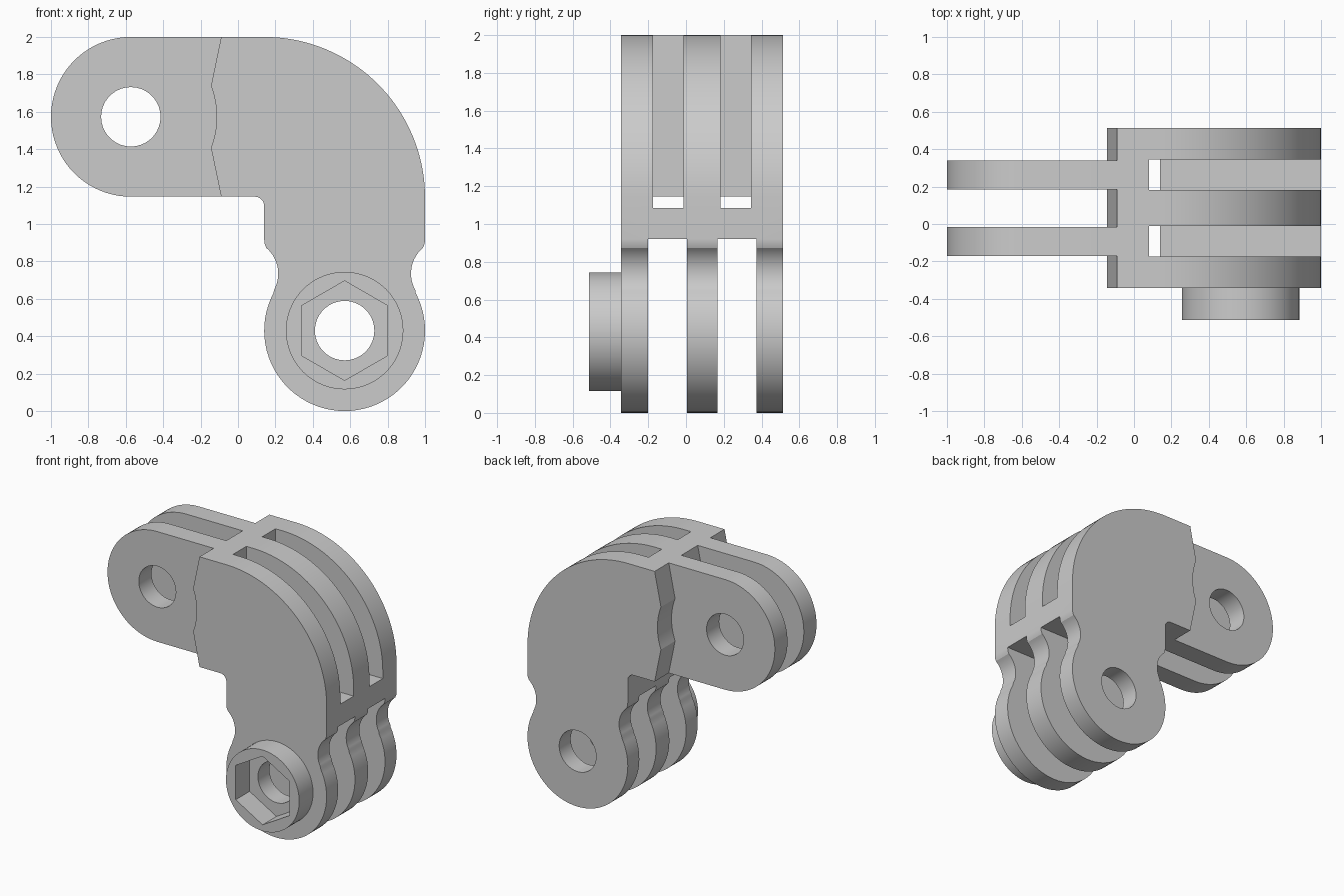
import bpy, bmesh
from math import sin, cos, radians

if "Cube" in bpy.data.objects:
    bpy.data.objects.remove(bpy.data.objects["Cube"])

plastic = bpy.data.materials.new("grey plastic")
plastic.use_nodes = True
GREY = (0.6, 0.6, 0.6, 1)
plastic.diffuse_color = GREY
plastic.node_tree.nodes["Principled BSDF"].inputs["Base Color"].default_value = GREY

MID = 0.085                      # middle plane of the body
HALF = 0.428                     # half the body depth
ARM = (-0.573, 1.573)            # arm pivot
BOLT = (0.57, 0.43)              # fork pivot


def arc(centre, r, a0, a1, n=24):
    angles = [radians(a0 + (a1 - a0) * i / n) for i in range(n + 1)]
    return [(centre[0] + r * cos(a), centre[1] + r * sin(a)) for a in angles]


def box(x0, x1, z0, z1):
    return [(x0, z0), (x1, z0), (x1, z1), (x0, z1)]


def prism(name, outline, y0, y1):
    """Extrude an x-z outline along y."""
    bm = bmesh.new()
    face = bm.faces.new([bm.verts.new((x, y0, z)) for x, z in outline])
    ext = bmesh.ops.extrude_face_region(bm, geom=[face])
    new = [v for v in ext["geom"] if isinstance(v, bmesh.types.BMVert)]
    bmesh.ops.translate(bm, verts=new, vec=(0, y1 - y0, 0))
    bmesh.ops.recalc_face_normals(bm, faces=bm.faces)
    mesh = bpy.data.meshes.new(name)
    bm.to_mesh(mesh)
    bm.free()
    mesh.materials.append(plastic)
    ob = bpy.data.objects.new(name, mesh)
    bpy.context.collection.objects.link(ob)
    return ob


def select(ob):
    bpy.ops.object.select_all(action="DESELECT")
    ob.select_set(True)
    bpy.context.view_layer.objects.active = ob


def cut(ob, outline, y0, y1):
    cutter = prism("cutter", outline, y0, y1)
    mod = ob.modifiers.new("cut", "BOOLEAN")
    mod.operation, mod.solver, mod.object = "DIFFERENCE", "EXACT", cutter
    select(ob)
    bpy.ops.object.modifier_apply(modifier=mod.name)
    bpy.data.objects.remove(cutter)


# Elbow body: arm end, quarter bend, waisted neck and round fork end
neck = arc((1.105, 0.735), 0.18, 130, 209, 14)
right = [(1, 0.92), (0.998, 0.895)] + neck
left = [(2 * BOLT[0] - x, z) for x, z in reversed(right)]
outline = (arc(ARM, 0.427, 270, 90, 40)
           + arc((0.14, 1.14), 0.86, 90, 0, 36)
           + right
           + arc(BOLT, 0.43, 28, -208, 50)
           + left
           + arc((0.09, 1.096), 0.05, 0, 90, 8))
body = prism("elbow_body", outline, MID - HALF, MID + HALF)

# Clear the spaces beside and between the two arms
shoulder = arc(ARM, 0.459, -21, 21, 14)
clearance = ([(-1.2, 1), (-0.058, 1), (-0.09, 1.146)] + shoulder
             + [(-0.09, 2), (-0.058, 2.15), (-1.2, 2.15)])
for a, b in ((-0.6, -0.255), (-0.1, 0.1), (0.255, 0.6)):
    cut(body, clearance, MID + a, MID + b)

# Grooves around the bend, and slots between the three fork prongs
for side in (-1, 1):
    groove = sorted((side * 0.097, side * 0.26))
    cut(body, box(0.08, 1.2, 1.085, 2.2), MID + groove[0], MID + groove[1])
    slot = sorted((side * 0.081, side * 0.287))
    cut(body, box(0, 1.2, -0.2, 0.92), MID + slot[0], MID + slot[1])

# Pivot holes
for pivot in (ARM, BOLT):
    cut(body, arc(pivot, 0.159, 0, 350, 35), -1, 1)

# Round boss with a hexagonal nut pocket
boss = prism("nut_boss", arc(BOLT, 0.314, 0, 355, 71), -0.513, MID - HALF)
cut(boss, arc(BOLT, 0.266, 30, 330, 5), -1, 1)

for ob in (body, boss):
    select(ob)
    bpy.ops.object.shade_smooth_by_angle(angle=radians(20))
